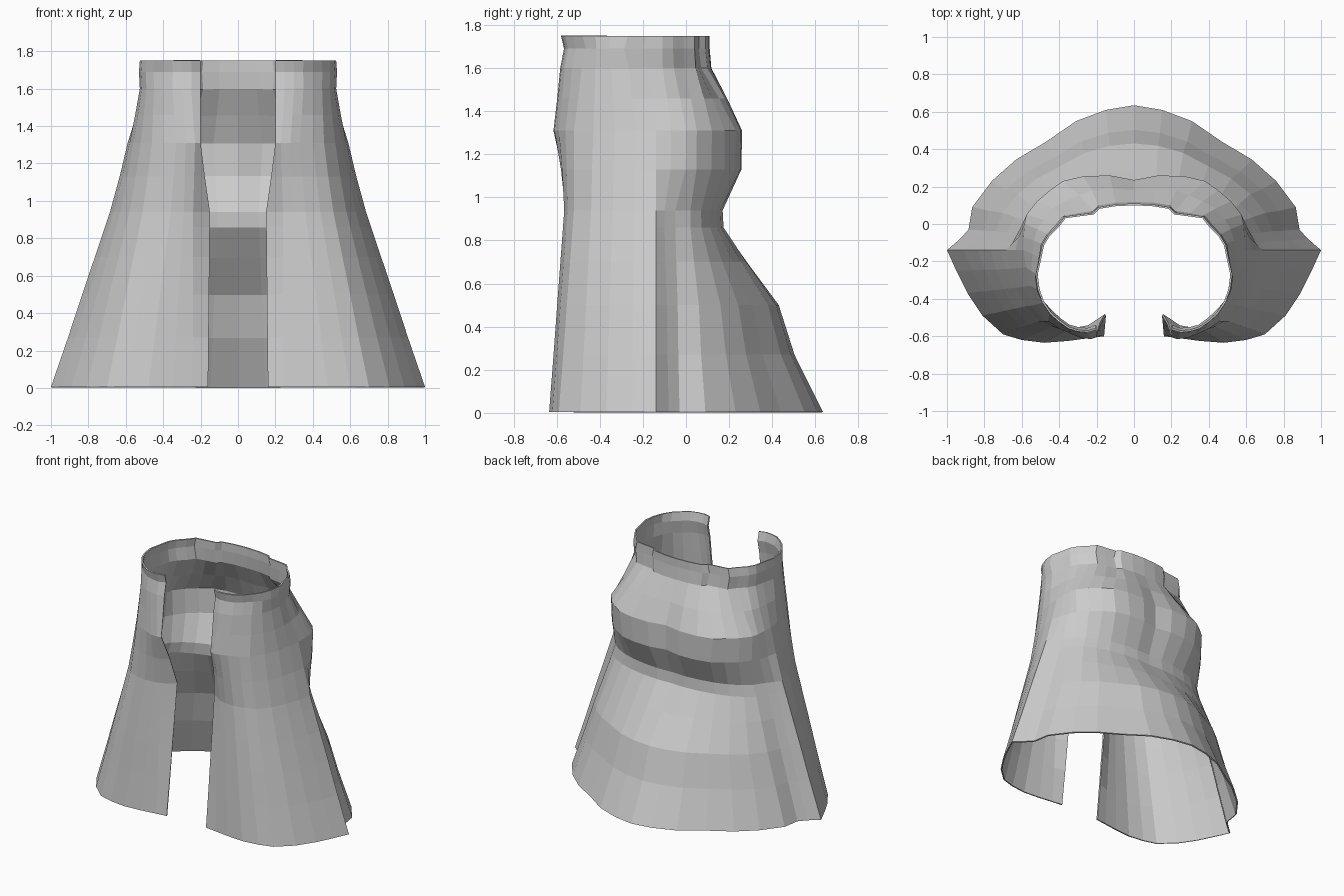
import bpy, bmesh

# Half cross-sections, from the front opening round the side to the back seam
WAIST = [(.20, -.565), (.25, -.58), (.30, -.575), (.35, -.56), (.40, -.525), (.45, -.48),
         (.49, -.42), (.515, -.35), (.525, -.27), (.505, -.18), (.49, -.11), (.46, -.06),
         (.41, -.01), (.37, .04), (.30, .05), (.22, .06), (.19, .09), (.10, .105), (0, .11)]
HIP = [(.20, -.605), (.23, -.615), (.28, -.61), (.33, -.59), (.40, -.56), (.46, -.52),
       (.52, -.43), (.56, -.33), (.58, -.23), (.59, -.14), (.59, -.07), (.585, 0),
       (.575, .05), (.52, .12), (.45, .18), (.38, .23), (.27, .255), (.13, .26), (0, .235)]
UNDER = [(.15, -.49), (.24, -.55), (.29, -.56), (.36, -.565), (.44, -.55), (.51, -.52),
         (.58, -.44), (.63, -.34), (.665, -.24), (.685, -.14), (.65, -.10), (.61, -.05),
         (.56, .02), (.50, .07), (.42, .11), (.33, .14), (.22, .16), (.11, .17), (0, .165)]
HEM = [(.16, -.60), (.24, -.61), (.35, -.625), (.48, -.635), (.60, -.62), (.70, -.59),
       (.81, -.49), (.89, -.37), (.95, -.25), (1.0, -.14), (.93, -.08), (.885, -.03),
       (.865, .09), (.76, .23), (.63, .345), (.47, .44), (.31, .55), (.15, .61), (0, .635)]
SIDE = 9  # column of the side fold

# Rings: height, upper section, lower section, blend of x, of front y, of back y
RINGS = [
    (1.75, WAIST, HIP, 0, 0, 0),
    (1.69, WAIST, HIP, .08, -.4, 0),
    (1.60, WAIST, HIP, .0, .1, .06),
    (1.46, WAIST, HIP, .45, .5, .55),
    (1.31, HIP, UNDER, 0, 0, 0),
    (1.13, HIP, UNDER, .45, .6, .03),
    (.94, UNDER, HEM, 0, 0, 0),
    (.86, UNDER, HEM, .085, .085, .01),
    (.70, UNDER, HEM, .255, .255, .25),
    (.50, UNDER, HEM, .47, .47, .565),
    (.27, UNDER, HEM, .71, .71, .72),
    (.005, UNDER, HEM, 1, 1, 1),
]


def section(z, a, b, tx, tf, tb):
    """Blend two cross-sections into one ring of points."""
    ring = []
    for i, (p, q) in enumerate(zip(a, b)):
        ty = tf if i <= SIDE else tb
        ring.append((p[0] + (q[0] - p[0]) * tx, p[1] + (q[1] - p[1]) * ty, z))
    return ring


# Half of the cloth, lofted from ring to ring
bm = bmesh.new()
grid = [[bm.verts.new(co) for co in section(*r)] for r in RINGS]
for up, low in zip(grid, grid[1:]):
    for c in range(len(up) - 1):
        bm.faces.new((low[c], low[c + 1], up[c + 1], up[c]))
mesh = bpy.data.meshes.new("skirt")
bm.to_mesh(mesh)
bm.free()
skirt = bpy.data.objects.new("skirt", mesh)
bpy.context.collection.objects.link(skirt)

# Other half and cloth thickness
mirror = skirt.modifiers.new("mirror", 'MIRROR')
mirror.use_clip = True
thick = skirt.modifiers.new("thickness", 'SOLIDIFY')
thick.thickness = 0.01
thick.offset = -1

# Cloth colour
cloth = bpy.data.materials.new("grey cloth")
cloth.diffuse_color = (.6, .6, .6, 1)
mesh.materials.append(cloth)
